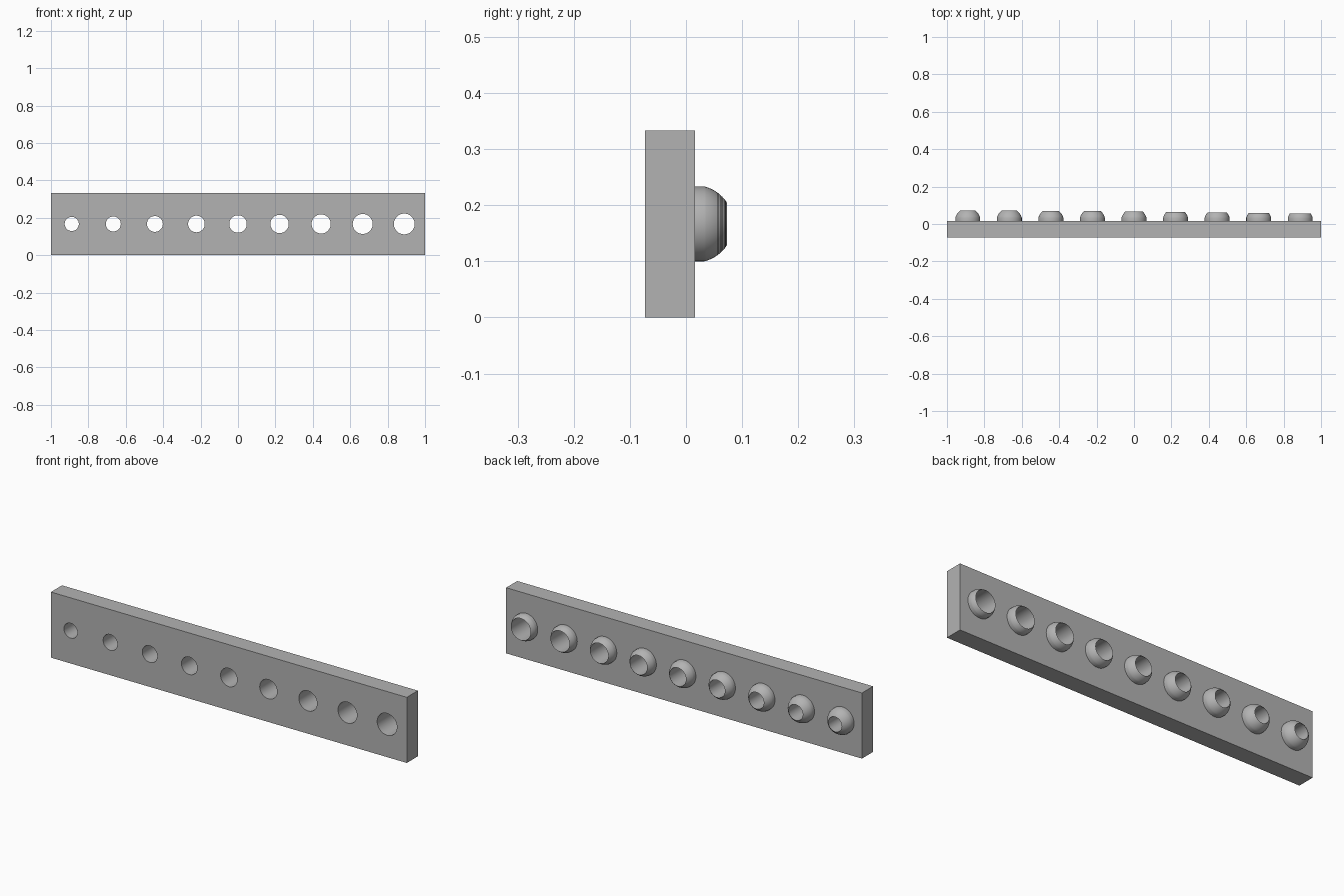
import bpy, bmesh, math

if "Cube" in bpy.data.objects:
    bpy.data.objects.remove(bpy.data.objects["Cube"])

MM = 2.0 / 90            # plate is 90 x 15 x 4 units, nine holes every 10
SEG = 48
BACK = 0.0156            # back face of the plate
FRONT = BACK - 4 * MM
MID_Z = 7.5 * MM
OUTER, DOME = 3.0 * MM, 3.1 * MM
HOLES = [(-40 + 10 * i, (1.7 + 0.1 * i) * MM) for i in range(9)]

grey = bpy.data.materials.new("grey")
grey.diffuse_color = (0.45, 0.45, 0.45, 1)
grey.use_nodes = True
grey.node_tree.nodes["Principled BSDF"].inputs["Base Color"].default_value = grey.diffuse_color


def finish(name, bm):
    bmesh.ops.recalc_face_normals(bm, faces=bm.faces)
    mesh = bpy.data.meshes.new(name)
    bm.to_mesh(mesh)
    bm.free()
    mesh.materials.append(grey)
    obj = bpy.data.objects.new(name, mesh)
    bpy.context.collection.objects.link(obj)
    return obj


def select(obj):
    bpy.ops.object.select_all(action='DESELECT')
    obj.select_set(True)
    bpy.context.view_layer.objects.active = obj


def revolve(bm, x, profile, caps=False):
    """Turn (radius, y) points around a y-parallel axis at x."""
    rings = []
    for r, y in profile:
        rings.append([bm.verts.new((x + r * math.cos(2 * math.pi * k / SEG), y,
                                    MID_Z + r * math.sin(2 * math.pi * k / SEG)))
                      for k in range(SEG)])
    for a, b in zip(rings, rings[1:]):
        for k in range(SEG):
            n = (k + 1) % SEG
            bm.faces.new((a[k], a[n], b[n], b[k]))
    if caps:
        bm.faces.new(rings[0])
        bm.faces.new(rings[-1])


# Flat bar
bm = bmesh.new()
bmesh.ops.create_cube(bm, size=1)
for v in bm.verts:
    v.co = (v.co.x * 2, (FRONT + BACK) / 2 + v.co.y * 4 * MM, MID_Z + v.co.z * 15 * MM)
plate = finish("plate", bm)

# Drilled holes, growing from left to right
bm = bmesh.new()
for x, r in HOLES:
    revolve(bm, x * MM, [(r, FRONT - 0.05), (r, BACK + 0.05)], caps=True)
cutter = finish("hole_cutter", bm)
cutter.hide_render = True
mod = plate.modifiers.new("holes", 'BOOLEAN')
mod.operation, mod.solver, mod.object = 'DIFFERENCE', 'EXACT', cutter
select(plate)
bpy.ops.object.modifier_apply(modifier=mod.name)
bpy.data.objects.remove(cutter)
bpy.ops.object.shade_smooth_by_angle(angle=math.radians(30))

# Domed collars on the back: short cylinder, then a sphere cut off by the hole
for i, (x, r) in enumerate(HOLES):
    start, end = math.acos(OUTER / DOME), math.acos(r / DOME)
    profile = [(r, BACK), (OUTER, BACK)]
    for k in range(9):
        a = start + (end - start) * k / 8
        profile.append((DOME * math.cos(a), BACK + DOME * math.sin(a)))
    profile.append((r, BACK))
    bm = bmesh.new()
    revolve(bm, x * MM, profile[1:])
    collar = finish(f"collar_{i + 1}", bm)
    select(collar)
    bpy.ops.object.shade_smooth_by_angle(angle=math.radians(30))
